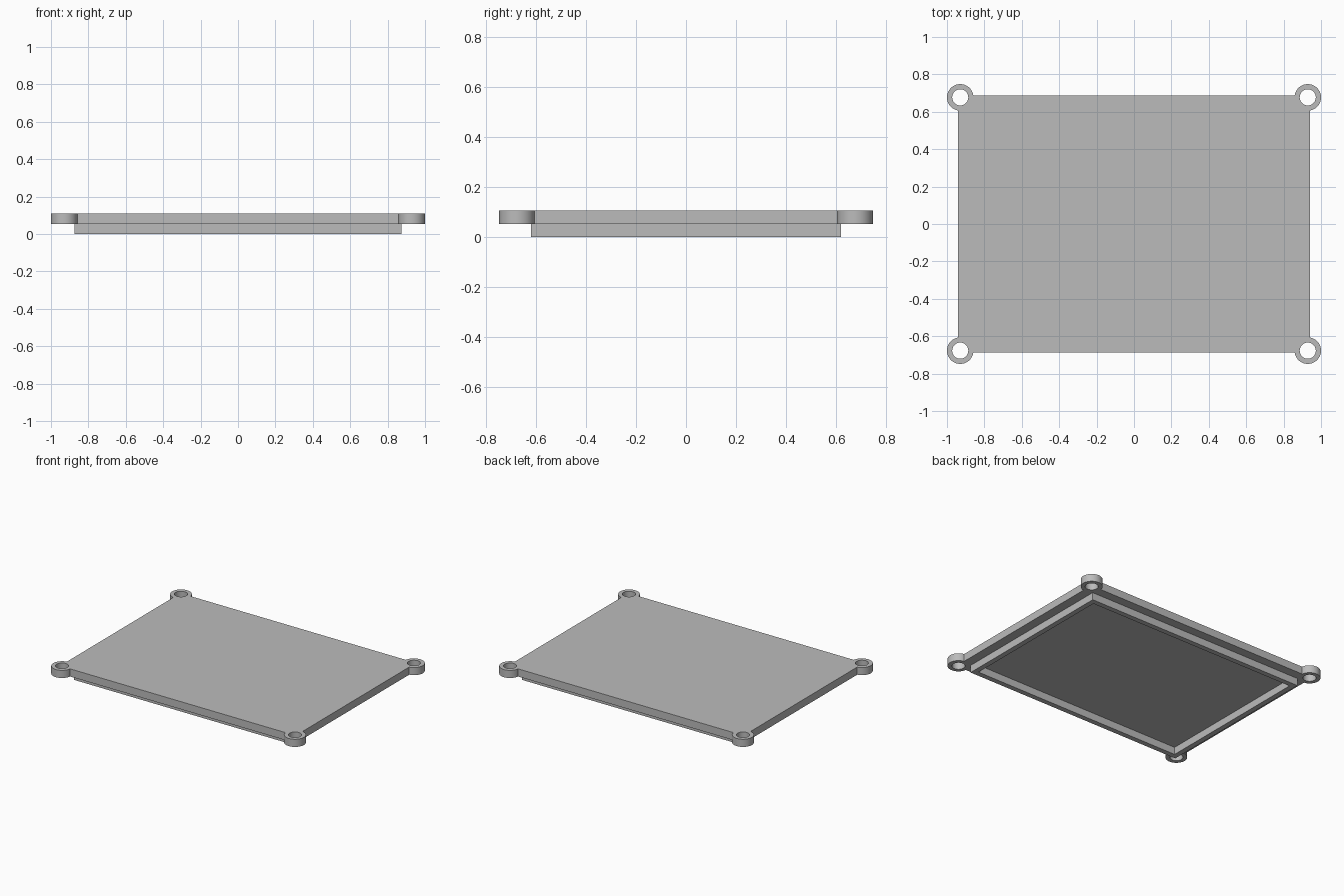
import bpy, bmesh
from math import acos, asin, cos, sin, pi

cube = bpy.data.objects.get("Cube")
if cube:
    bpy.data.objects.remove(cube)

# Overall sizes
PLATE_X, PLATE_Y = 0.94, 0.686
EAR_X, EAR_Y, EAR_R, HOLE_R = 0.929, 0.677, 0.071, 0.043
RIM_X, RIM_Y, RIM_WALL = 0.873, 0.621, 0.037
UNDERSIDE, TOP = 0.053, 0.108
CORNERS = [(1, 1), (-1, 1), (-1, -1), (1, -1)]

grey = bpy.data.materials.new("light_grey")
grey.use_nodes = True
colour = (0.5, 0.5, 0.5, 1)
grey.diffuse_color = colour
grey.node_tree.nodes["Principled BSDF"].inputs["Base Color"].default_value = colour


def arc(cx, cy, r, start, end, steps):
    angles = [start + (end - start) * i / steps for i in range(steps + 1)]
    return [(cx + r * cos(a), cy + r * sin(a)) for a in angles]


def rectangle(x, y):
    return [(sx * x, sy * y) for sx, sy in CORNERS]


def extruded(name, loops, bottom, top):
    """Fill closed loops (inner ones become holes) and extrude between two heights."""
    curve = bpy.data.curves.new(name + "_profile", "CURVE")
    curve.dimensions = "2D"
    curve.fill_mode = "BOTH"
    curve.extrude = (top - bottom) / 2
    for points in loops:
        spline = curve.splines.new("POLY")
        spline.points.add(len(points) - 1)
        for point, (x, y) in zip(spline.points, points):
            point.co = (x, y, 0, 1)
        spline.use_cyclic_u = True
    helper = bpy.data.objects.new(name + "_profile", curve)
    bpy.context.collection.objects.link(helper)
    bpy.context.view_layer.update()
    graph = bpy.context.evaluated_depsgraph_get()
    mesh = bpy.data.meshes.new_from_object(helper.evaluated_get(graph))
    bpy.data.objects.remove(helper)

    bm = bmesh.new()
    bm.from_mesh(mesh)
    bmesh.ops.remove_doubles(bm, verts=bm.verts, dist=0.0001)
    bmesh.ops.recalc_face_normals(bm, faces=bm.faces)
    bmesh.ops.translate(bm, verts=bm.verts, vec=(0, 0, (top + bottom) / 2))
    bm.to_mesh(mesh)
    bm.free()
    mesh.materials.clear()
    mesh.materials.append(grey)

    obj = bpy.data.objects.new(name, mesh)
    bpy.context.collection.objects.link(obj)
    bpy.ops.object.select_all(action="DESELECT")
    obj.select_set(True)
    bpy.context.view_layer.objects.active = obj
    bpy.ops.object.shade_smooth_by_angle(angle=pi / 6)
    return obj


# Lid plate with a rounded screw ear and a through hole at each corner
ear = arc(EAR_X, EAR_Y, EAR_R,
          -acos((PLATE_X - EAR_X) / EAR_R),
          pi - asin((PLATE_Y - EAR_Y) / EAR_R), 36)
outline, holes = [], []
for sx, sy in CORNERS:
    mirrored = [(sx * x, sy * y) for x, y in ear]
    outline += mirrored if sx * sy > 0 else mirrored[::-1]
    holes.append(arc(sx * EAR_X, sy * EAR_Y, HOLE_R, 0, 2 * pi, 40)[:-1])
extruded("lid_plate", [outline] + holes, UNDERSIDE, TOP)

# Locating rim below the plate, sunk slightly into it
extruded("locating_rim",
         [rectangle(RIM_X, RIM_Y), rectangle(RIM_X - RIM_WALL, RIM_Y - RIM_WALL)],
         0, UNDERSIDE + 0.005)
